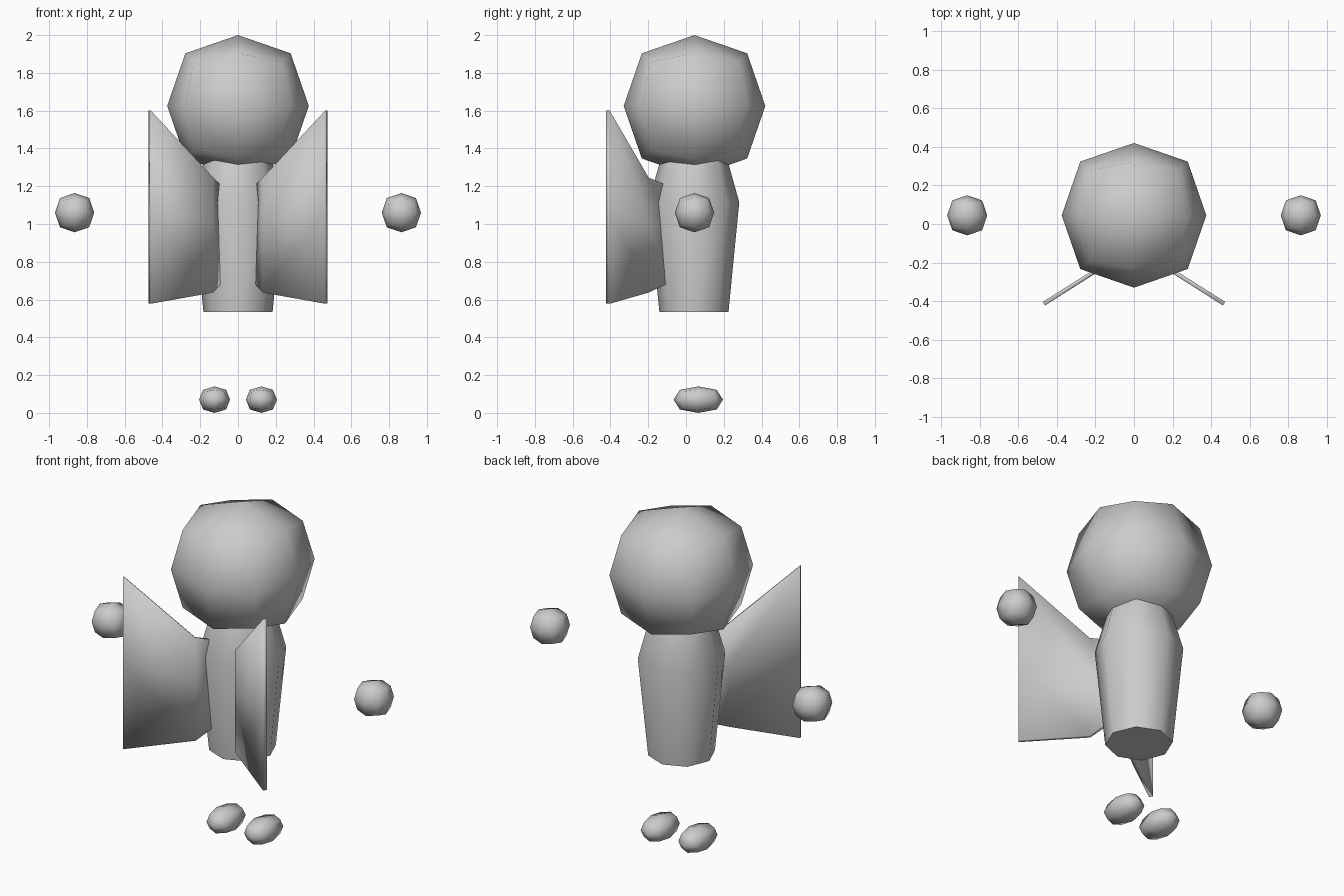
import bpy, bmesh, math
from mathutils import Vector

if "Cube" in bpy.data.objects:
    bpy.data.objects.remove(bpy.data.objects["Cube"])


def finish(name, bm, angle=None, mirror=False):
    bmesh.ops.recalc_face_normals(bm, faces=bm.faces)
    me = bpy.data.meshes.new(name)
    bm.to_mesh(me)
    bm.free()
    ob = bpy.data.objects.new(name, me)
    bpy.context.collection.objects.link(ob)
    bpy.ops.object.select_all(action='DESELECT')
    bpy.context.view_layer.objects.active = ob
    ob.select_set(True)
    if angle is None:
        bpy.ops.object.shade_smooth()
    else:
        bpy.ops.object.shade_smooth_by_angle(angle=math.radians(angle))
    if mirror:
        ob.modifiers.new("mirror", 'MIRROR').use_mirror_merge = False
    return ob


def ball(name, center, radii, mirror=False):
    # Rounded cube: face centres, edge middles and corners pulled to a sphere
    bm = bmesh.new()
    bmesh.ops.create_cube(bm, size=2)
    bmesh.ops.subdivide_edges(bm, edges=bm.edges[:], cuts=1, use_grid_fill=True)
    pull = {1: 1.0, 2: 0.743, 3: 0.62}
    for v in bm.verts:
        k = pull[sum(abs(c) > 0.5 for c in v.co)]
        v.co = Vector(center) + Vector(c * k * r for c, r in zip(v.co, radii))
    return finish(name, bm, mirror=mirror)


# Head, floating hands and feet
ball("head", (0, 0.045, 1.625), (0.375,) * 3)
ball("hand", (0.865, 0.045, 1.06), (0.104,) * 3, True)
ball("foot", (0.124, 0.065, 0.07), (0.082, 0.131, 0.07), True)

# Body: eight-sided tapered torso
bm = bmesh.new()
rings = []
for z, r in [(0.535, 0.183), (1.115, 0.24), (1.33, 0.18), (1.40, 0.15)]:
    rings.append([bm.verts.new((r * math.cos(i * math.pi / 4),
                                0.042 + r * math.sin(i * math.pi / 4), z))
                  for i in range(8)])
for a, b in zip(rings, rings[1:]):
    for i in range(8):
        j = (i + 1) % 8
        bm.faces.new((a[i], a[j], b[j], b[i]))
bm.faces.new(rings[0])
bm.faces.new(rings[-1])
finish("body", bm, 60)

# Wings: thin bent panels, x, y, bottom z, middle z, top z per column
bm = bmesh.new()
cols = [[bm.verts.new((x, y, z)) for z in zs] for x, y, zs in [
    (0.095, -0.09, (0.69, 1.0, 1.20)),
    (0.138, -0.205, (0.637, 1.0, 1.245)),
    (0.467, -0.413, (0.578, 1.08, 1.60))]]
for a, b in zip(cols, cols[1:]):
    for i in range(2):
        bm.faces.new((a[i], b[i], b[i + 1], a[i + 1]))
wing = finish("wing", bm, 70, True)
solid = wing.modifiers.new("thickness", 'SOLIDIFY')
solid.thickness = 0.022
solid.offset = 0
wing.modifiers.move(1, 0)
